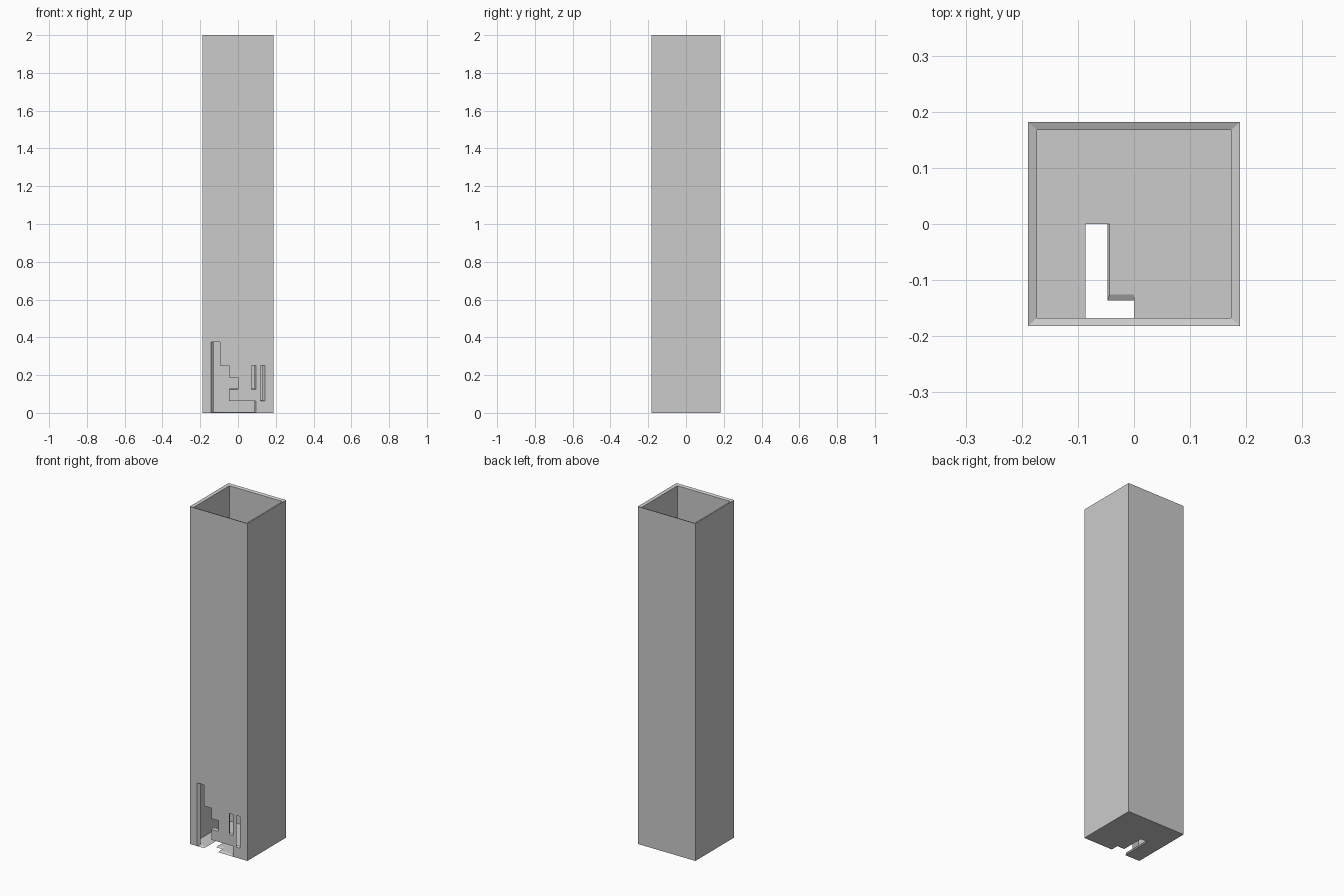
import bpy, bmesh
from mathutils import Vector

if "Cube" in bpy.data.objects:
    bpy.data.objects.remove(bpy.data.objects["Cube"])

HX, HY = 0.189, 0.182            # half width and half depth
H, G, K = HX / 8, HY / 4, 0.0625  # grid steps in x, y, z
XS = [i * H for i in range(-8, 9)]
YS = [i * G for i in range(-4, 5)]
ZS = [i * K for i in range(7)] + [2.0]

# broken-out areas as grid rectangles (x0, x1, v0, v1)
FRONT_HOLES = [(-6, -4, 0, 6), (-4, -2, 0, 4), (-2, 0, 2, 3),
               (-2, 4, 0, 1), (3, 4, 2, 4), (5, 6, 1, 4)]
FLOOR_HOLES = [(-4, -2, -4, 0), (-2, 0, -4, -3)]


def panel(bm, us, vs, place, holes=(), u0=0, v0=0):
    """Grid of quads with the listed rectangles left open."""
    for i in range(len(us) - 1):
        for j in range(len(vs) - 1):
            if any(a <= i + u0 < b and c <= j + v0 < d for a, b, c, d in holes):
                continue
            corners = [(us[i], vs[j]), (us[i + 1], vs[j]),
                       (us[i + 1], vs[j + 1]), (us[i], vs[j + 1])]
            bm.faces.new([bm.verts.new(place(u, v)) for u, v in corners])


bm = bmesh.new()
# outer skin: front, back, sides, floor
panel(bm, XS, ZS, lambda u, v: (u, -HY, v), FRONT_HOLES, -8, 0)
panel(bm, XS, ZS, lambda u, v: (u, HY, v))
for s in (-1, 1):
    panel(bm, YS, ZS, lambda u, v: (s * HX, u, v))
panel(bm, XS, YS, lambda u, v: (u, v, 0), FLOOR_HOLES, -8, -4)
bmesh.ops.remove_doubles(bm, verts=bm.verts, dist=1e-5)

# inner skin: copy shrunk towards the centre, joined along every open edge
outer = list(bm.verts)
faces = list(bm.faces)
rims = [e for e in bm.edges if e.is_boundary]
inner = {v: bm.verts.new(Vector((v.co.x * 0.915, v.co.y * 0.92,
                                 1 + (v.co.z - 1) * 0.994))) for v in outer}
for f in faces:
    bm.faces.new([inner[v] for v in reversed(f.verts)])
for e in rims:
    a, b = e.verts
    bm.faces.new([a, b, inner[b], inner[a]])
bmesh.ops.recalc_face_normals(bm, faces=bm.faces)
bmesh.ops.dissolve_limit(bm, angle_limit=0.01, verts=bm.verts, edges=bm.edges)

me = bpy.data.meshes.new("hollow_tower")
bm.to_mesh(me)
bm.free()
bpy.context.collection.objects.link(bpy.data.objects.new("hollow_tower", me))
